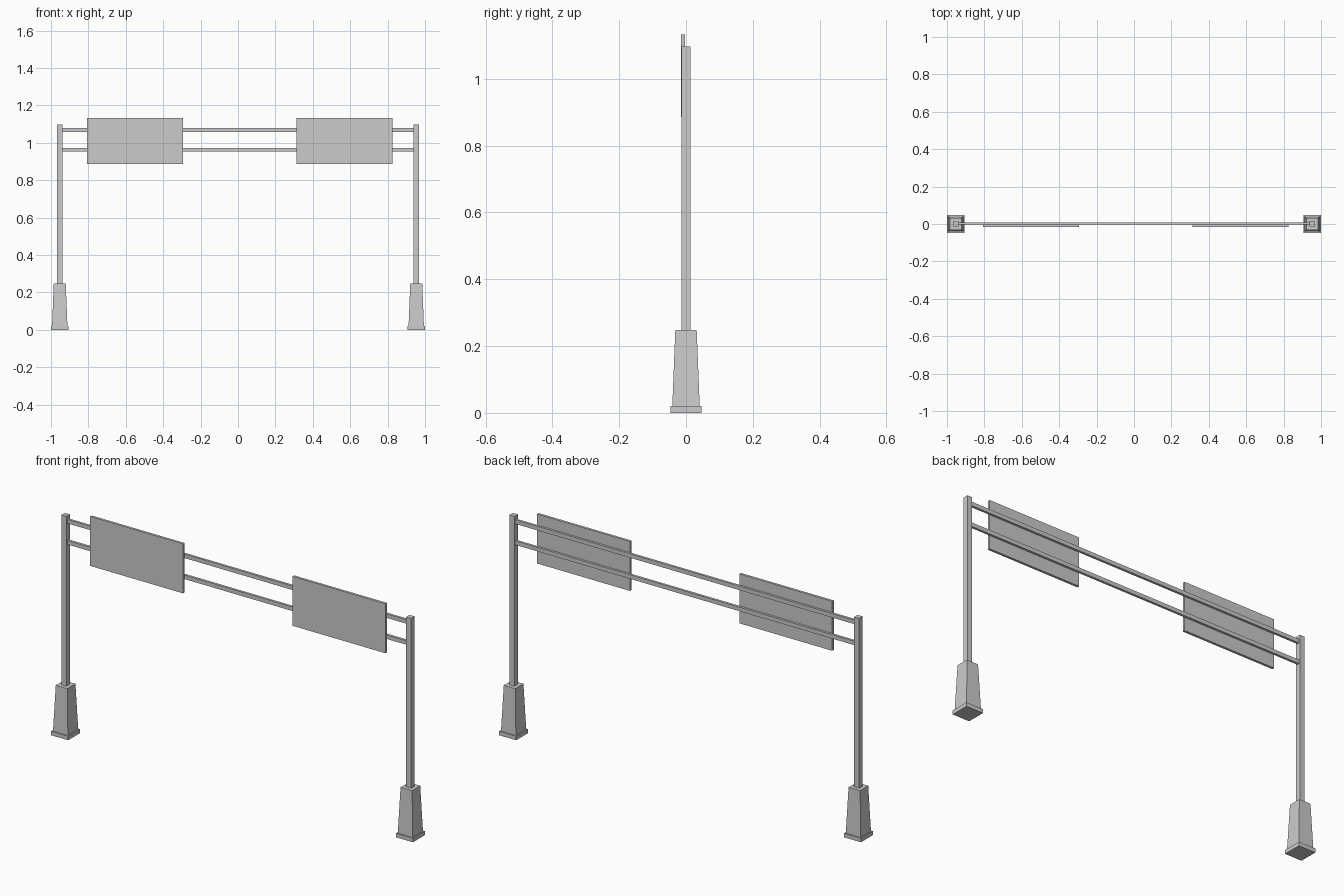
import bpy, bmesh

if "Cube" in bpy.data.objects:
    bpy.data.objects.remove(bpy.data.objects["Cube"])


def box(name, x, y, z, top=(1, 1)):
    """Box from (min, max) ranges; 'top' scales the upper face for tapers."""
    bm = bmesh.new()
    bmesh.ops.create_cube(bm, size=1)
    cx, cy = sum(x) / 2, sum(y) / 2
    for v in bm.verts:
        sx, sy = top if v.co.z > 0 else (1, 1)
        v.co = (cx + v.co.x * (x[1] - x[0]) * sx,
                cy + v.co.y * (y[1] - y[0]) * sy,
                z[0] if v.co.z < 0 else z[1])
    mesh = bpy.data.meshes.new(name)
    bm.to_mesh(mesh)
    bm.free()
    obj = bpy.data.objects.new(name, mesh)
    bpy.context.collection.objects.link(obj)
    return obj


def square(name, cx, half, z, taper=1):
    """Square column centred on y = 0."""
    return box(name, (cx - half, cx + half), (-half, half), z, (taper, taper))


POST_X = 0.953

# Two supports: foot plate, tapered plinth, slim post
for side, s in (("left", -1), ("right", 1)):
    cx = s * POST_X
    square(f"foot_plate_{side}", cx, 0.047, (0, 0.02))
    square(f"plinth_{side}", cx, 0.041, (0.02, 0.248), 0.78)
    square(f"post_{side}", cx, 0.0135, (0.248, 1.097))

# Two horizontal rails spanning between the posts
inner = POST_X - 0.0135
for name, z in (("lower_rail", (0.953, 0.973)), ("upper_rail", (1.058, 1.078))):
    box(name, (-inner, inner), (-0.004, 0.008), z)

# Sign panels fixed to the front of the rails
for name, x in (("sign_panel_left", (-0.806, -0.293)),
                ("sign_panel_right", (0.312, 0.825))):
    box(name, x, (-0.0155, -0.003), (0.886, 1.133))
